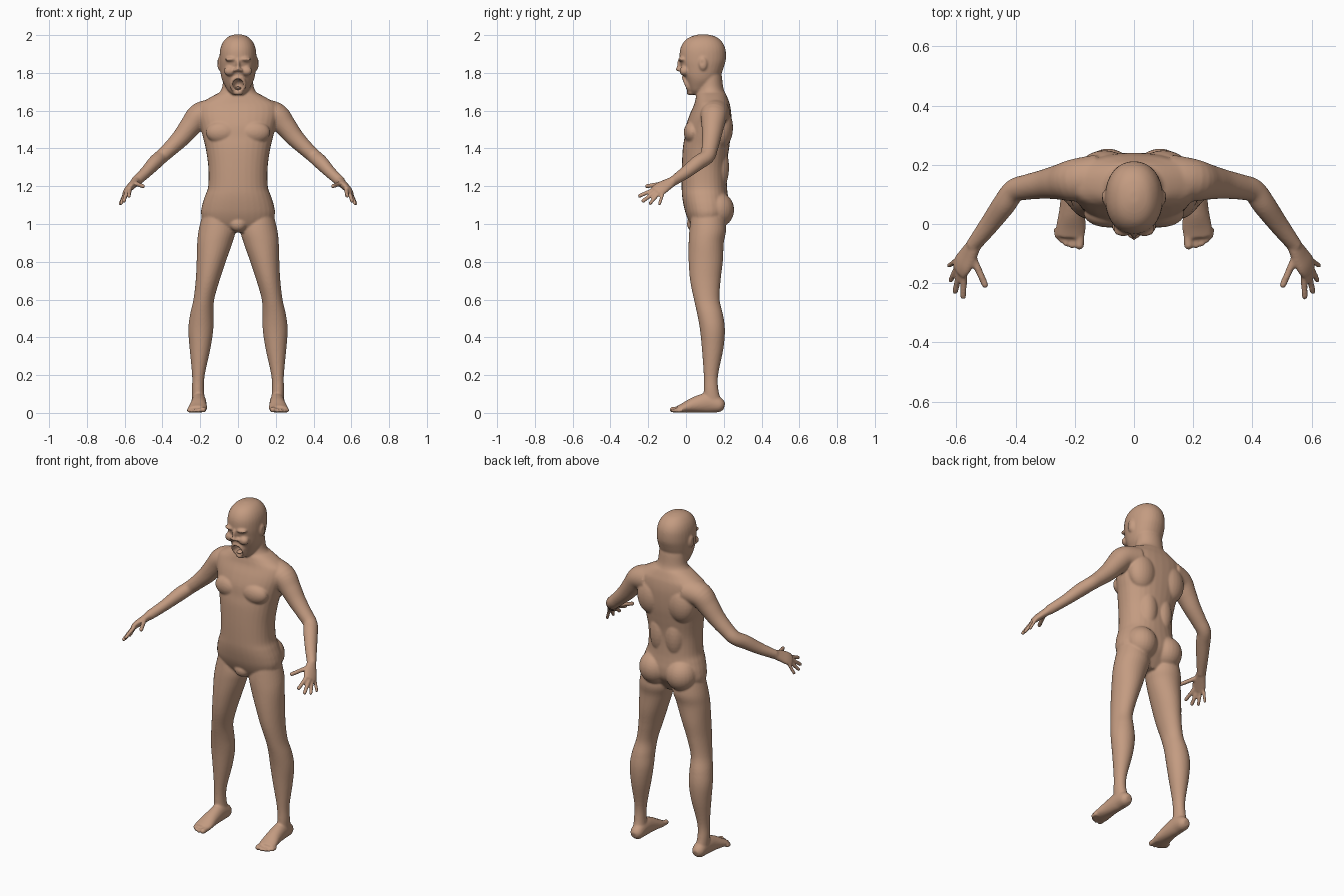
import bpy, bmesh, math
from mathutils import Vector, Matrix

cube = bpy.data.objects.get("Cube")
if cube:
    bpy.data.objects.remove(cube, do_unlink=True)

SIDES, STEPS = 32, 5


def smooth_rings(rings):
    """Catmull-Rom interpolation between the given rings."""
    out = []
    last = len(rings) - 1
    for i in range(last):
        a, b, c, d = (rings[max(0, min(last, j))] for j in range(i - 1, i + 3))
        for k in range(STEPS):
            t = k / STEPS
            out.append([q + t * (r - p + t * (2 * p - 5 * q + 4 * r - s
                        + t * (3 * (q - r) + s - p))) / 2
                        for p, q, r, s in zip(a, b, c, d)])
    return out + [list(rings[-1])]


def skin(bm, frames, power):
    """Bridge rings of (centre, half axis u, half axis v) into a closed tube."""
    def bend(value):
        return math.copysign(abs(value) ** (2 / power), value)
    loops = []
    for centre, u, v in frames:
        angles = [math.tau * i / SIDES for i in range(SIDES)]
        loops.append([bm.verts.new(centre + u * bend(math.cos(a)) + v * bend(math.sin(a)))
                      for a in angles])
    for low, high in zip(loops, loops[1:]):
        for i in range(SIDES):
            j = (i + 1) % SIDES
            bm.faces.new((low[i], low[j], high[j], high[i]))
    bm.faces.new(loops[0])
    bm.faces.new(loops[-1])


def stack(bm, rings, power=2.0):
    """Level rings: z, left edge, right edge, front edge, back edge."""
    skin(bm, [(Vector(((l + r) / 2, (f + b) / 2, z)),
               Vector(((r - l) / 2, 0, 0)), Vector((0, (b - f) / 2, 0)))
              for z, l, r, f, b in smooth_rings(rings)], power)


def column(bm, rings, power=2.0):
    """Level rings centred on x: z, half width, front edge, back edge."""
    stack(bm, [(z, -w, w, f, b) for z, w, f, b in rings], power)


def limb(bm, rings, side):
    """Rings across a path: x, y, z, half width along side, half depth."""
    rings = smooth_rings(rings)
    points = [Vector(r[:3]) for r in rings]
    frames = []
    for i, r in enumerate(rings):
        along = (points[min(i + 1, len(rings) - 1)] - points[max(i - 1, 0)]).normalized()
        v = along.cross(Vector(side)).normalized()
        u = v.cross(along)
        frames.append((points[i], u * r[3], v * r[4]))
    skin(bm, frames, 2.0)


def blob(bm, centre, size):
    matrix = Matrix.Translation(centre) @ Matrix.Diagonal((*size, 1))
    bmesh.ops.create_uvsphere(bm, u_segments=24, v_segments=16, radius=1, matrix=matrix)


def digit(bm, start, end, radius):
    """Finger or toe with a rounded tip."""
    limb(bm, [(*start, radius, radius), (*end, radius * .88, radius * .88)], (0, 0, 1))
    blob(bm, end, [radius * .9] * 3)


def mirror(bm):
    copy = bmesh.ops.duplicate(bm, geom=bm.verts[:] + bm.edges[:] + bm.faces[:])
    verts = [g for g in copy["geom"] if isinstance(g, bmesh.types.BMVert)]
    bmesh.ops.scale(bm, vec=(-1, 1, 1), verts=verts)


def finish(bm, name):
    bmesh.ops.recalc_face_normals(bm, faces=bm.faces[:])
    mesh = bpy.data.meshes.new(name)
    bm.to_mesh(mesh)
    bm.free()
    obj = bpy.data.objects.new(name, mesh)
    bpy.context.collection.objects.link(obj)
    return obj


body = bmesh.new()

# Leg
stack(body, [(1.06, .04, .185, .03, .2), (.97, .014, .208, .018, .212),
             (.9, .03, .216, .014, .2), (.8, .065, .219, .014, .195),
             (.7, .098, .224, .022, .183), (.6, .126, .236, .042, .178),
             (.52, .13, .254, .06, .196), (.44, .131, .263, .074, .206),
             (.34, .146, .256, .084, .198), (.2, .176, .243, .094, .17),
             (.12, .18, .244, .094, .172), (.05, .172, .242, .09, .19)])
# Foot and toes
limb(body, [(.206, .203, .034, .018, .018), (.206, .18, .04, .036, .038),
            (.207, .12, .053, .039, .053), (.209, .05, .043, .043, .043),
            (.213, -.01, .027, .05, .027), (.216, -.045, .019, .048, .018)], (1, 0, 0))
for x, y, r in [(.184, -.072, .017), (.209, -.073, .012), (.229, -.066, .012),
                (.246, -.055, .011), (.26, -.041, .011)]:
    digit(body, (x, -.015, r + .004), (x, y, r), r)

# Arm
limb(body, [(.12, .155, 1.59, .08, .075), (.2, .148, 1.575, .072, .068),
            (.25, .142, 1.52, .06, .058), (.3, .135, 1.458, .05, .049),
            (.36, .125, 1.398, .043, .041), (.405, .112, 1.357, .04, .038),
            (.44, .065, 1.325, .04, .038), (.49, -.003, 1.272, .034, .031),
            (.545, -.075, 1.222, .024, .027)], (0, 1, 0))
# Hand and fingers
limb(body, [(.54, -.07, 1.226, .026, .024), (.56, -.105, 1.206, .036, .021),
            (.578, -.135, 1.188, .042, .019), (.592, -.158, 1.17, .038, .015)],
     (.028, .05, -.03))
for start, end, r in [((.55, -.1, 1.218), (.503, -.206, 1.2), .013),
                      ((.573, -.145, 1.193), (.577, -.245, 1.149), .012),
                      ((.586, -.15, 1.18), (.604, -.227, 1.122), .012),
                      ((.594, -.138, 1.17), (.619, -.19, 1.109), .011),
                      ((.596, -.12, 1.172), (.624, -.14, 1.107), .01)]:
    digit(body, start, end, r)

# Paired torso muscles, ears and face masses
for centre, size in [((.085, .035, 1.485), (.085, .047, .06)),
                     ((.088, .165, 1.075), (.09, .09, .095)),
                     ((.1, .185, 1.51), (.085, .064, .11)),
                     ((.05, .17, 1.3), (.06, .058, .13)),
                     ((.098, .09, 1.85), (.012, .023, .036)),
                     ((.036, -.02, 1.872), (.034, .022, .012)),
                     ((.045, -.008, 1.81), (.03, .026, .026)),
                     ((.015, -.032, 1.815), (.011, .013, .01))]:
    blob(body, centre, size)
mirror(body)

# Torso
column(body, [(.955, .07, .05, .16), (1, .17, .022, .19), (1.05, .195, .0, .222),
              (1.1, .19, -.013, .228), (1.15, .174, -.021, .222),
              (1.2, .158, -.023, .217), (1.3, .157, -.022, .215),
              (1.4, .171, -.017, .228), (1.46, .186, -.008, .236),
              (1.52, .2, .0, .24), (1.58, .215, .02, .24), (1.63, .21, .042, .233),
              (1.66, .165, .05, .223), (1.69, .11, .058, .21), (1.7, .08, .07, .2)], 2.25)
# Neck
column(body, [(1.6, .14, .06, .23), (1.68, .108, .055, .212), (1.72, .085, .062, .198),
              (1.78, .078, .068, .19), (1.83, .07, .08, .18)])
# Head
column(body, [(2.004, .015, .07, .11), (1.995, .045, .035, .148),
              (1.98, .066, .005, .175), (1.955, .084, -.018, .197),
              (1.92, .095, -.032, .21), (1.87, .098, -.034, .211),
              (1.83, .096, -.026, .2), (1.79, .091, -.017, .185),
              (1.76, .083, -.004, .165), (1.73, .068, .007, .14),
              (1.705, .052, .018, .11), (1.685, .028, .03, .07)], 2.15)
# Nose, chin and groin
for centre, size in [((0, -.03, 1.845), (.011, .018, .035)),
                     ((0, -.038, 1.82), (.014, .017, .013)),
                     ((0, .025, 1.695), (.028, .022, .014)),
                     ((0, .04, 1.0), (.045, .035, .04))]:
    blob(body, centre, size)
# Lips round the open mouth
for i in range(20):
    a = math.tau * i / 20
    z = 1.738 + .036 * math.sin(a)
    blob(body, (.034 * math.cos(a), -.012 + (1.775 - z) * .42, z), (.011, .012, .011))

body = finish(body, "body")

# Cutter for the mouth, eye sockets, nostrils and ear hollows
cuts = bmesh.new()
for centre, size in [((.037, -.047, 1.849), (.023, .02, .01)),
                     ((.012, -.038, 1.803), (.005, .008, .007)),
                     ((.113, .084, 1.854), (.008, .012, .019))]:
    blob(cuts, centre, size)
mirror(cuts)
blob(cuts, (0, -.008, 1.738), (.028, .055, .03))
cutter = finish(cuts, "face_cutter")
cutter.hide_render = True
cutter.hide_viewport = True

# Tongue sits in the open mouth
tongue = bmesh.new()
blob(tongue, (0, .025, 1.718), (.019, .026, .009))
tongue = finish(tongue, "tongue")
for face in tongue.data.polygons:
    face.use_smooth = True

# Fuse the parts into one skin, carve the face, then soften


def fuse(name):
    mod = body.modifiers.new(name, "REMESH")
    mod.mode = "VOXEL"
    mod.voxel_size = .005
    mod.use_smooth_shade = True


fuse("fuse_parts")
carve = body.modifiers.new("carve_face", "BOOLEAN")
carve.operation = "DIFFERENCE"
carve.solver = "EXACT"
carve.object = cutter
fuse("even_skin")
soften = body.modifiers.new("soften", "SMOOTH")
soften.factor = .5
soften.iterations = 5

# Skin colour
material = bpy.data.materials.new("warm_skin")
material.use_nodes = True
colour = (.55, .33, .22, 1)
material.diffuse_color = colour
shader = material.node_tree.nodes["Principled BSDF"]
shader.inputs["Base Color"].default_value = colour
shader.inputs["Roughness"].default_value = .6
for obj in (body, tongue):
    obj.data.materials.append(material)
